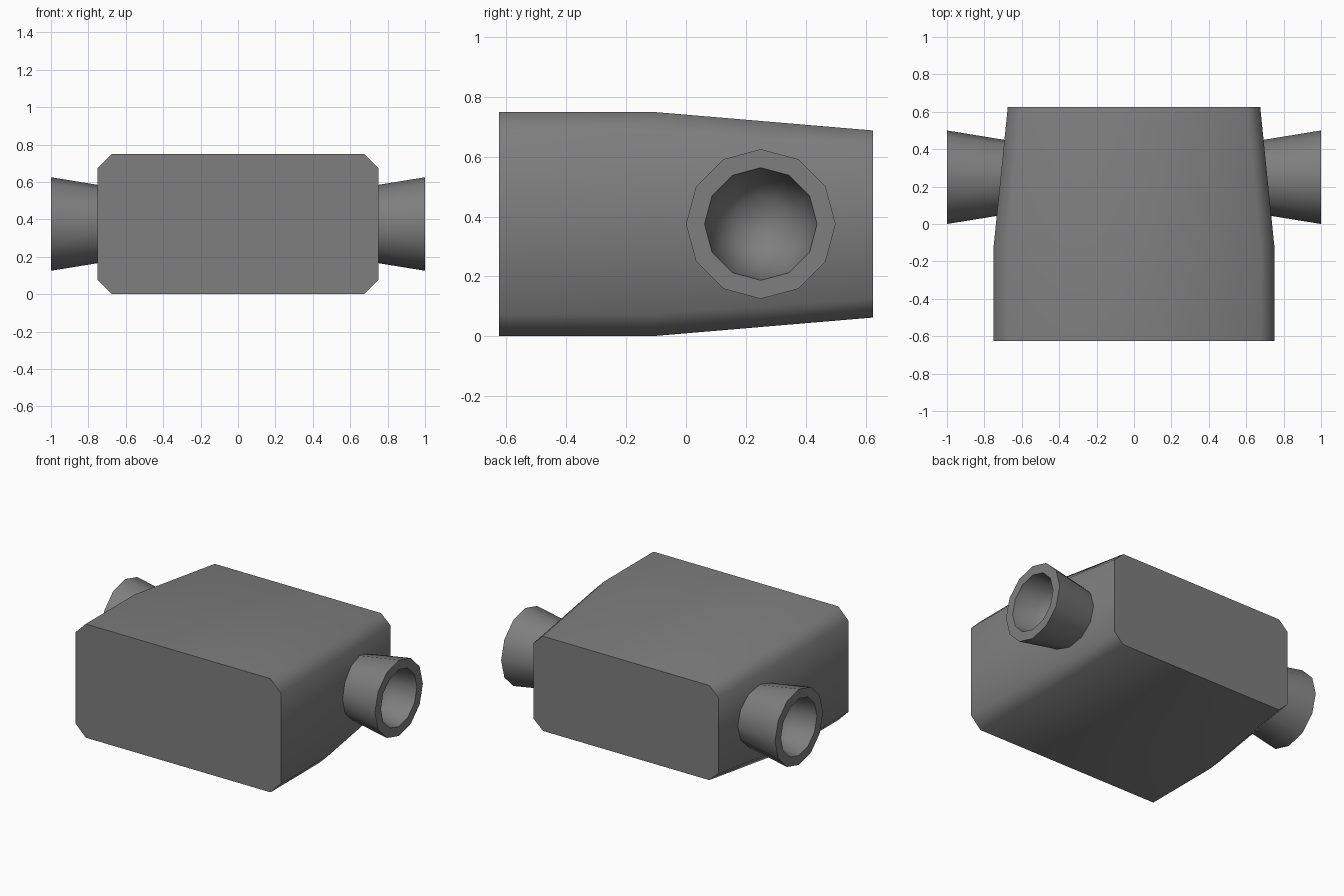
import bpy, bmesh, math

if "Cube" in bpy.data.objects:
    bpy.data.objects.remove(bpy.data.objects["Cube"])

grey = bpy.data.materials.new("mid grey")
grey.diffuse_color = (0.21, 0.21, 0.21, 1)
grey.use_nodes = True
grey.node_tree.nodes["Principled BSDF"].inputs["Base Color"].default_value = grey.diffuse_color


def loft(name, rings):
    """Skin a series of equal-length rings, capping both ends."""
    bm = bmesh.new()
    loops = [[bm.verts.new(p) for p in ring] for ring in rings]
    n = len(loops[0])
    for a, b in zip(loops, loops[1:]):
        for i in range(n):
            j = (i + 1) % n
            bm.faces.new((a[i], a[j], b[j], b[i]))
    bm.faces.new(loops[0])
    bm.faces.new(loops[-1])
    bmesh.ops.recalc_face_normals(bm, faces=bm.faces)
    mesh = bpy.data.meshes.new(name)
    bm.to_mesh(mesh)
    bm.free()
    mesh.materials.append(grey)
    obj = bpy.data.objects.new(name, mesh)
    bpy.context.collection.objects.link(obj)
    bpy.ops.object.select_all(action='DESELECT')
    bpy.context.view_layer.objects.active = obj
    obj.select_set(True)
    # chamfers blend smoothly, end caps and rims stay crisp
    bpy.ops.object.shade_smooth_by_angle(angle=math.radians(55))
    return obj


def octagon(y, w, h, cx, cz):
    """Chamfered rectangle across the body at depth y."""
    corners = [(w, h - cz), (w - cx, h), (cx - w, h), (-w, h - cz),
               (-w, cz - h), (cx - w, -h), (w - cx, -h), (w, cz - h)]
    return [(x, y, 0.375 + z) for x, z in corners]


def circle(x, r):
    """Twelve-sided ring around the nozzle axis."""
    return [(x, 0.25 + r * math.cos(i * math.tau / 12),
             0.375 + r * math.sin(i * math.tau / 12)) for i in range(12)]


# Body: straight front part, tapering towards the back
loft("body", [octagon(-0.625, 0.75, 0.375, 0.075, 0.075),
              octagon(-0.115, 0.75, 0.375, 0.075, 0.075),
              octagon(0.625, 0.675, 0.3125, 0.0675, 0.0625)])

# Nozzles: flared outside, flat rim, rounded hollow inside
profile = [(0.65, 0.193), (1.0, 0.25), (1.0, 0.188),
           (0.85, 0.16), (0.775, 0.095), (0.755, 0.02)]
for side, label in ((1, "right"), (-1, "left")):
    loft(label + "_nozzle", [circle(side * x, r) for x, r in profile])
